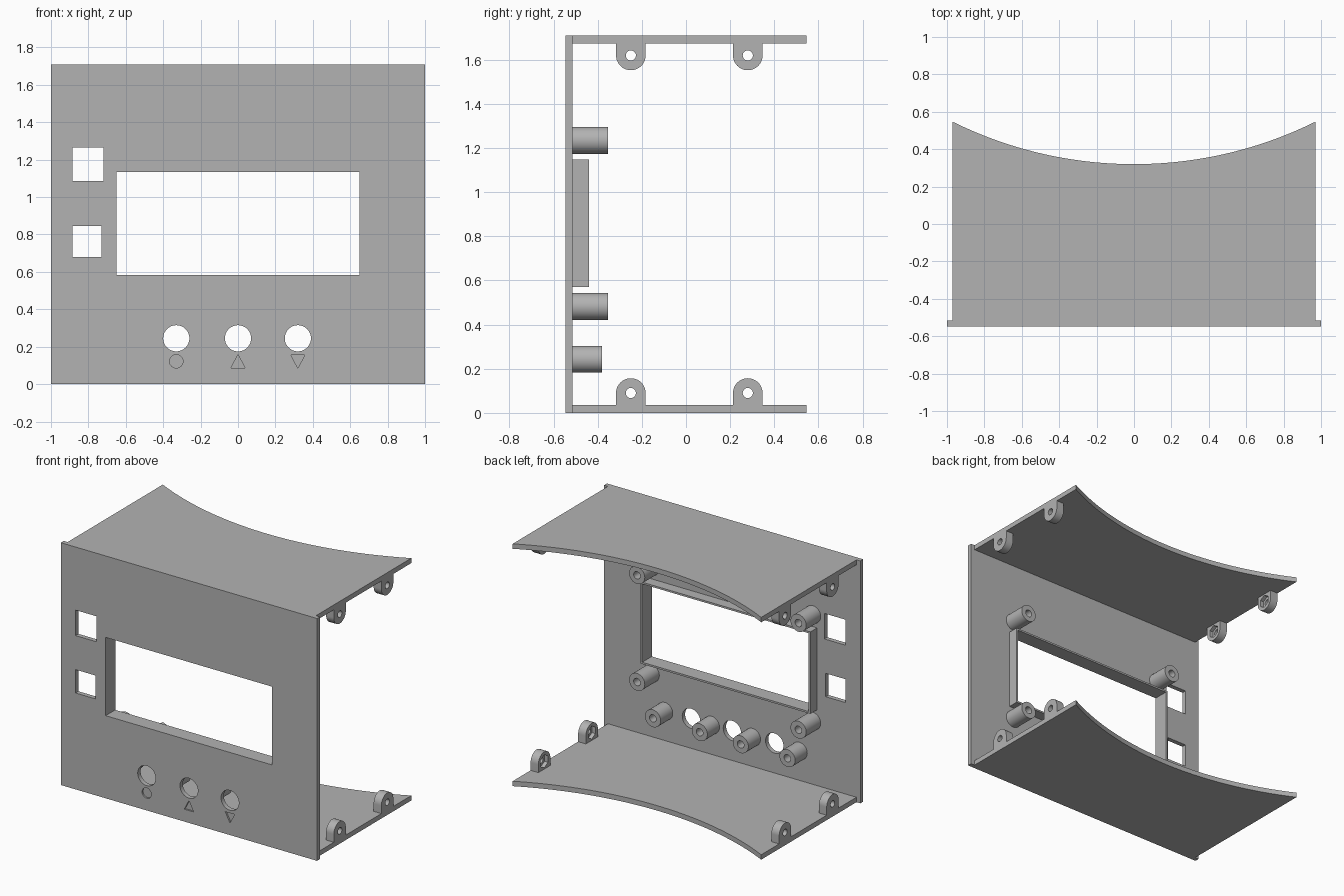
import bpy, bmesh, math

default = bpy.data.objects.get("Cube")
if default:
    bpy.data.objects.remove(default, do_unlink=True)

grey = bpy.data.materials.new("plain grey")
grey.use_nodes = True
colour = (0.45, 0.45, 0.45, 1)
grey.diffuse_color = colour
grey.node_tree.nodes["Principled BSDF"].inputs["Base Color"].default_value = colour

HEIGHT, WALL = 1.71, 0.035
FRONT, INNER, BACK = -0.547, -0.515, 0.547
EDGE = 0.97


def rect(u0, u1, v0, v1):
    return [(u0, v0), (u1, v0), (u1, v1), (u0, v1)]


def ring(u, v, r, sides=48, start=0.0):
    return [(u + r * math.cos(start + math.tau * i / sides),
             v + r * math.sin(start + math.tau * i / sides)) for i in range(sides)]


def prism(name, outline, axis, a, b):
    """Extrude a 2D outline along an axis from a to b."""
    place = {"x": lambda u, v, w: (w, u, v),
             "y": lambda u, v, w: (u, w, v),
             "z": lambda u, v, w: (u, v, w)}[axis]
    bm = bmesh.new()
    low = [bm.verts.new(place(u, v, a)) for u, v in outline]
    high = [bm.verts.new(place(u, v, b)) for u, v in outline]
    bm.faces.new(low)
    bm.faces.new(high)
    for i in range(len(low)):
        j = (i + 1) % len(low)
        bm.faces.new((low[i], low[j], high[j], high[i]))
    bmesh.ops.recalc_face_normals(bm, faces=bm.faces)
    mesh = bpy.data.meshes.new(name)
    bm.to_mesh(mesh)
    bm.free()
    mesh.materials.append(grey)
    obj = bpy.data.objects.new(name, mesh)
    bpy.context.collection.objects.link(obj)
    return obj


def activate(obj):
    bpy.ops.object.select_all(action="DESELECT")
    obj.select_set(True)
    bpy.context.view_layer.objects.active = obj


def cut(obj, *cutters):
    """Subtract each cutter for good, then remove it."""
    activate(obj)
    for cutter in cutters:
        mod = obj.modifiers.new("cut", "BOOLEAN")
        mod.operation, mod.solver, mod.object = "DIFFERENCE", "EXACT", cutter
        bpy.ops.object.modifier_apply(modifier=mod.name)
        bpy.data.objects.remove(cutter, do_unlink=True)


def smooth(obj):
    activate(obj)
    bpy.ops.object.shade_smooth_by_angle(angle=math.radians(30))


# Front panel with its window, ports and button holes
panel = prism("front_panel", rect(-1, 1, 0, HEIGHT), "y", FRONT, INNER)
window = rect(-0.65, 0.65, 0.583, 1.135)
openings = [window, rect(-0.885, -0.72, 1.085, 1.265), rect(-0.885, -0.73, 0.68, 0.845)]
openings += [ring(x, 0.245, 0.07) for x in (-0.33, 0, 0.32)]
cut(panel, *[prism("cutter", o, "y", FRONT - 0.1, INNER + 0.1) for o in openings])

# Shallow engraved button symbols
symbols = [ring(-0.33, 0.122, 0.036),
           [(-0.037, 0.087), (0.037, 0.087), (0, 0.158)],
           [(0.283, 0.155), (0.357, 0.155), (0.32, 0.085)]]
cut(panel, *[prism("cutter", s, "y", FRONT - 0.1, FRONT + 0.012) for s in symbols])
smooth(panel)

# Rim around the window on the inside
rim = prism("window_rim", rect(-0.663, 0.663, 0.57, 1.148), "y", INNER, -0.44)
cut(rim, prism("cutter", window, "y", INNER - 0.1, -0.3))

# Top and bottom plates with a concave rear edge
DIP = 0.32
sag = BACK - DIP
radius = (EDGE ** 2 + sag ** 2) / (2 * sag)
half = math.asin(EDGE / radius)
arc = []
for i in range(49):
    t = half * (1 - i / 24)
    arc.append((radius * math.sin(t), DIP + radius * (1 - math.cos(t))))
outline = [(-EDGE, INNER), (EDGE, INNER)] + arc
for name, z in (("bottom_plate", 0), ("top_plate", HEIGHT - WALL)):
    smooth(prism(name, outline, "z", z, z + WALL))


# Hollow screw posts behind the panel
def post(name, x, z, end):
    obj = prism(name, ring(x, z, 0.061), "y", INNER, end)
    cut(obj, prism("cutter", ring(x, z, 0.026, 24), "y", INNER + 0.02, end + 0.1))
    smooth(obj)


for x in (-0.63, 0.63):
    for z in (0.482, 1.235):
        post("display_post", x, z, -0.353)
for x in (-0.525, -0.16, 0.16, 0.525):
    post("button_post", x, 0.243, -0.38)

# Rounded screw tabs with a hexagonal nut pocket on the inner face
TAB_Z, TAB_R, TAB_T = 0.09, 0.067, 0.06
for side, side_name in ((1, "left"), (-1, "right")):
    for top in (False, True):
        def flip(points):
            return [(y, HEIGHT - z if top else z) for y, z in points]

        for y in (-0.25, 0.28):
            shape = [(y - TAB_R, WALL), (y + TAB_R, WALL)]
            shape += [(y + TAB_R * math.cos(math.pi * i / 24),
                       TAB_Z + TAB_R * math.sin(math.pi * i / 24)) for i in range(25)]
            outer, inner = side * EDGE, side * (EDGE - TAB_T)
            tab = prism(f"{side_name}_{'top' if top else 'bottom'}_tab",
                        flip(shape), "x", inner, outer)
            hole = prism("cutter", flip(ring(y, TAB_Z, 0.023, 24)), "x",
                         inner - side * 0.1, outer + side * 0.1)
            nut = prism("cutter", flip(ring(y, TAB_Z, 0.046, 6, math.pi / 2)), "x",
                        inner - side * 0.1, inner + side * 0.027)
            cut(tab, hole, nut)
            smooth(tab)
